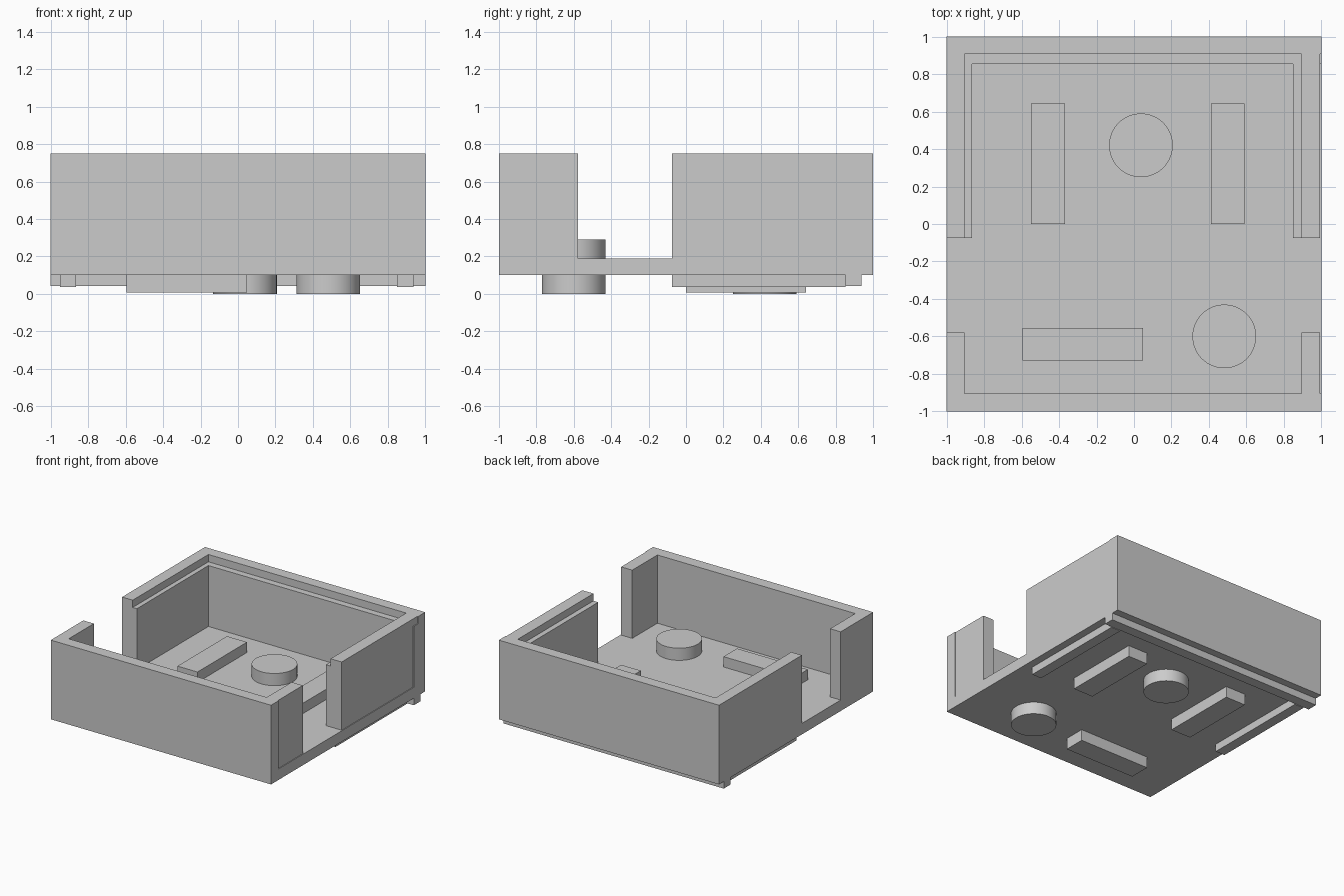
import bpy
import math

if "Cube" in bpy.data.objects:
    bpy.data.objects.remove(bpy.data.objects["Cube"])


def box(name, x, y, z):
    """Box from (min, max) ranges on each axis."""
    bpy.ops.mesh.primitive_cube_add(size=1, location=[(a + b) / 2 for a, b in (x, y, z)])
    ob = bpy.context.object
    ob.name = name
    ob.scale = [b - a for a, b in (x, y, z)]
    bpy.ops.object.transform_apply(location=False, rotation=False, scale=True)
    return ob


def post(name, x, y):
    """Round post passing through the floor."""
    bpy.ops.mesh.primitive_cylinder_add(vertices=64, radius=0.17, depth=0.29,
                                        location=(x, y, 0.145))
    bpy.context.object.name = name
    bpy.ops.object.shade_smooth_by_angle(angle=math.radians(30))


FLOOR_TOP, TOP = 0.19, 0.75
WALL_Z = (FLOOR_TOP, TOP)
LINER_Z = (0.037, 0.69)      # liner sits lower, leaving a step and a bottom lip
REAR_Y = (-0.075, 0.907)
FRONT_Y = (-0.904, -0.578)

# Floor plate
box("floor", (-1, 1), (-1, 1), (0.10, FLOOR_TOP))

# Front and back walls
box("front_wall", (-1, 1), (-1, -0.904), WALL_Z)
box("back_wall", (-1, 1), (0.907, 1), WALL_Z)

# Side walls, split by the opening on each side
for side, x in (("left", (-1, -0.904)), ("right", (0.893, 0.994))):
    box(side + "_front_wall", x, FRONT_Y, WALL_Z)
    box(side + "_rear_wall", x, REAR_Y, WALL_Z)

# Inner liner around the rear half
box("back_liner", (-1, 1), (0.853, 0.938), (0.042, 0.69))
for side, x in (("left", (-0.95, -0.866)), ("right", (0.85, 0.937))):
    box(side + "_liner", x, (-0.075, 0.853), LINER_Z)

# Rectangular blocks through the floor
BLOCK_Z = (0.008, 0.275)
box("left_block", (-0.55, -0.368), (0, 0.642), BLOCK_Z)
box("right_block", (0.41, 0.59), (0, 0.642), BLOCK_Z)
box("front_block", (-0.595, 0.048), (-0.73, -0.555), BLOCK_Z)

# Round posts through the floor
post("rear_post", 0.037, 0.42)
post("front_post", 0.482, -0.60)
